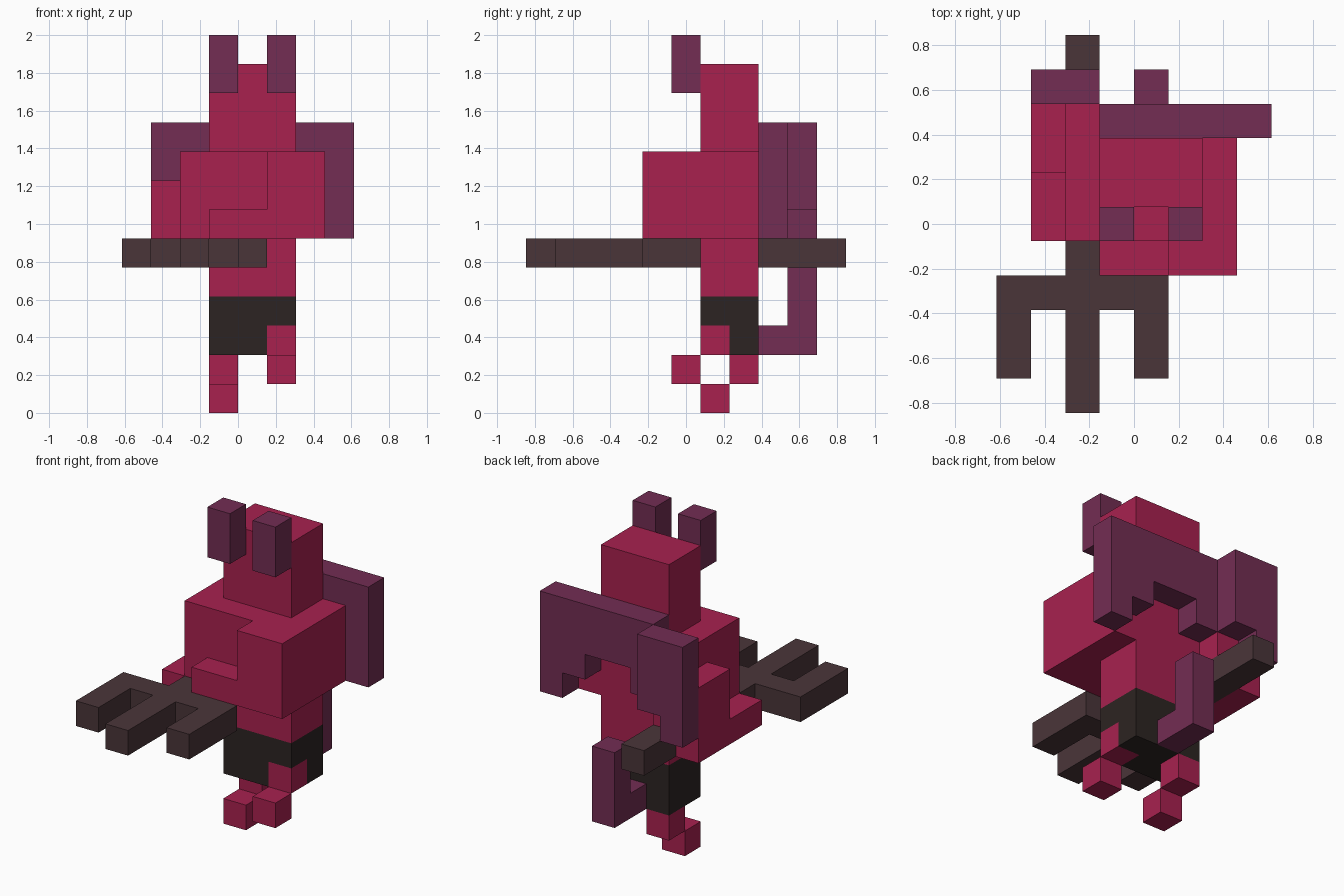
import bpy
import bmesh
import math
from mathutils import Vector

cube = bpy.data.objects.get("Cube")
if cube:
    bpy.data.objects.remove(cube, do_unlink=True)

UNIT = 2 / 13                      # edge of one block
ORIGIN = Vector((4, 5.5, 0))       # grid point that sits at the world origin


def linear(c):
    return c / 12.92 if c <= 0.04045 else ((c + 0.055) / 1.055) ** 2.4


def make_material(name, hex_code):
    rgb = [linear(int(hex_code[i:i + 2], 16) / 255) for i in (0, 2, 4)]
    mat = bpy.data.materials.new(name)
    mat.use_nodes = True
    mat.diffuse_color = (*rgb, 1)
    bsdf = next(n for n in mat.node_tree.nodes if n.type == 'BSDF_PRINCIPLED')
    bsdf.inputs["Base Color"].default_value = (*rgb, 1)
    bsdf.inputs["Roughness"].default_value = 0.8
    return mat


RED = make_material("crimson skin", "A8214F")
PURPLE = make_material("plum wing", "732D53")
IRON = make_material("dark iron", "4A3539")
BLACK = make_material("black cloth", "2C2422")


def block_part(name, mat, *boxes):
    """Join boxes (x0, x1, y0, y1, z0, z1 in blocks) into one outer shell."""
    cells = {(x, y, z) for x0, x1, y0, y1, z0, z1 in boxes
             for x in range(x0, x1) for y in range(y0, y1) for z in range(z0, z1)}
    bm = bmesh.new()
    for cell in cells:
        for axis in range(3):
            for side in (0, 1):
                neighbour = list(cell)
                neighbour[axis] += 2 * side - 1
                if tuple(neighbour) in cells:
                    continue
                corners = []
                for a, b in ((0, 0), (1, 0), (1, 1), (0, 1)):
                    p = Vector(cell)
                    p[axis] += side
                    p[(axis + 1) % 3] += a
                    p[(axis + 2) % 3] += b
                    corners.append(bm.verts.new((p - ORIGIN) * UNIT))
                bm.faces.new(corners if side else corners[::-1])
    bmesh.ops.remove_doubles(bm, verts=bm.verts, dist=1e-4)
    bmesh.ops.dissolve_limit(bm, angle_limit=math.radians(1),
                             verts=bm.verts, edges=bm.edges)
    mesh = bpy.data.meshes.new(name)
    bm.to_mesh(mesh)
    bm.free()
    mesh.materials.append(mat)
    obj = bpy.data.objects.new(name, mesh)
    bpy.context.collection.objects.link(obj)
    return obj


# Head and horns
block_part("head", RED, (3, 6, 6, 8, 9, 12))
for side, x in (("right", 3), ("left", 5)):
    block_part(side + "_horn", PURPLE, (x, x + 1, 5, 6, 11, 13))

# Body: chest with the right shoulder reaching back, and the waist
block_part("torso", RED,
           (2, 6, 5, 8, 6, 9),
           (2, 3, 8, 9, 6, 9),
           (3, 6, 6, 8, 4, 6))

# Left arm bends across the chest, right arm hangs and grips the fork
block_part("left_arm", RED,
           (6, 7, 4, 8, 6, 9),
           (5, 6, 4, 5, 6, 9),
           (3, 5, 4, 5, 6, 7))
block_part("right_arm", RED,
           (1, 2, 7, 9, 5, 8),
           (1, 2, 5, 7, 5, 6))

# Wings with a stepped lower edge
block_part("left_wing", PURPLE,
           (3, 8, 8, 9, 9, 10),
           (3, 8, 8, 9, 8, 9),
           (3, 4, 8, 9, 7, 8),
           (6, 8, 8, 9, 7, 8),
           (7, 8, 8, 9, 6, 7))
block_part("right_wing", PURPLE,
           (1, 3, 9, 10, 7, 10),
           (1, 2, 9, 10, 6, 7))

# Shorts, cut away at the raised left knee
block_part("shorts", BLACK,
           (3, 6, 6, 8, 3, 4),
           (3, 5, 6, 8, 2, 3),
           (5, 6, 7, 8, 2, 3))

# Legs in mid stride
block_part("left_knee", RED, (5, 6, 6, 7, 2, 3))
block_part("left_foot", RED, (5, 6, 5, 6, 1, 2))
block_part("right_shin", RED, (3, 4, 7, 8, 1, 2))
block_part("right_foot", RED, (3, 4, 6, 7, 0, 1))

# Tail
block_part("tail", PURPLE, (4, 5, 8, 10, 2, 3), (4, 5, 9, 10, 3, 5))

# Three-pronged fork
block_part("fork", IRON,
           (2, 3, 0, 11, 5, 6),
           (0, 5, 3, 4, 5, 6),
           *[(x, x + 1, 1, 3, 5, 6) for x in (0, 4)])
